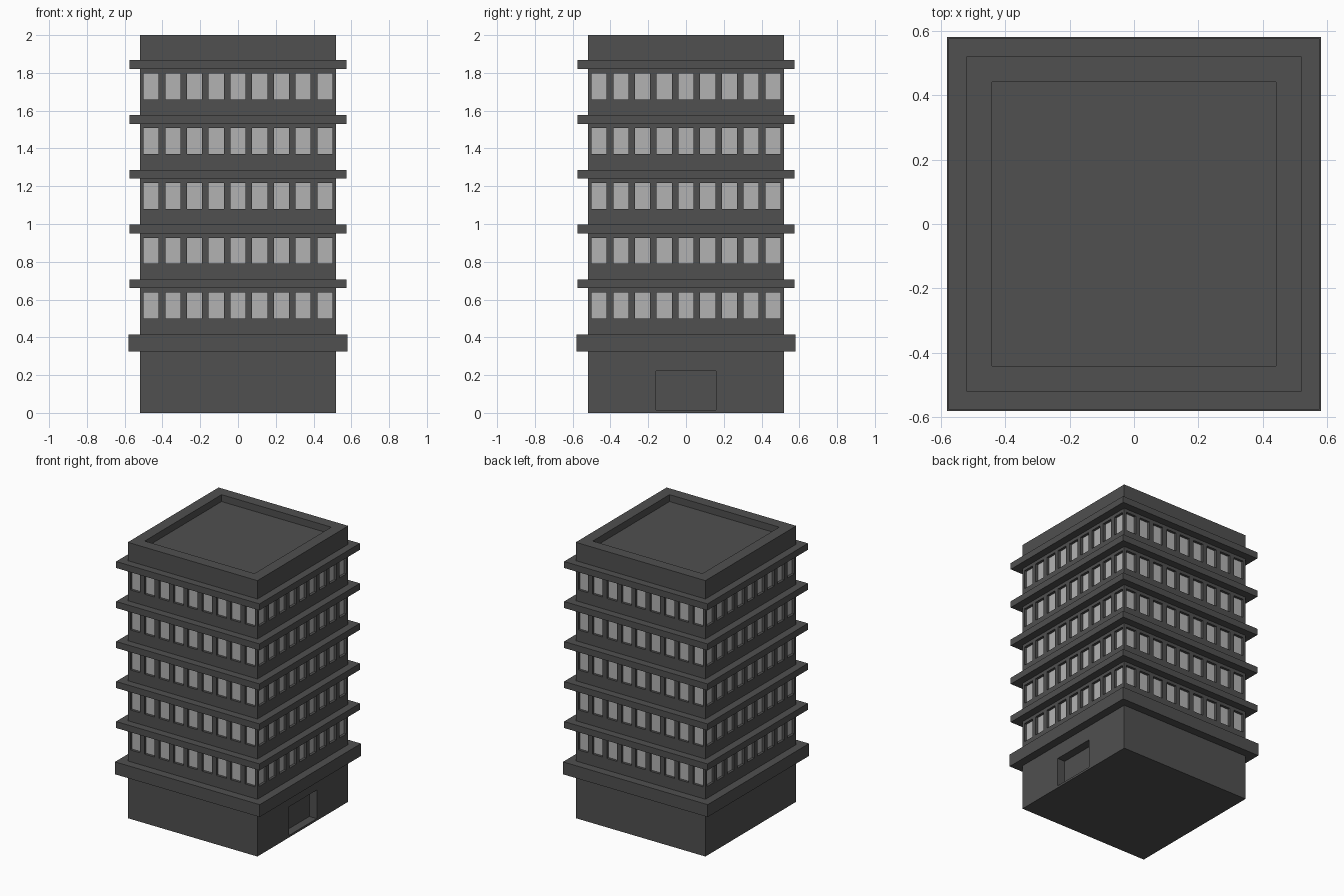
import bpy, bmesh
from mathutils import Matrix, Vector

if "Cube" in bpy.data.objects:
    bpy.data.objects.remove(bpy.data.objects["Cube"])


def material(name, value):
    m = bpy.data.materials.new(name)
    m.diffuse_color = (value, value, value, 1)
    m.use_nodes = True
    m.node_tree.nodes["Principled BSDF"].inputs["Base Color"].default_value = m.diffuse_color
    return m


concrete = material("dark_concrete", 0.08)
glass = material("pale_glass", 0.45)


def add_box(bm, lo, hi):
    lo, hi = Vector(lo), Vector(hi)
    size = hi - lo
    mat = Matrix.Translation((lo + hi) / 2) @ Matrix.Diagonal((*size, 1))
    return bmesh.ops.create_cube(bm, size=1, matrix=mat)["verts"]


def finish(name, bm):
    me = bpy.data.meshes.new(name)
    bm.to_mesh(me)
    bm.free()
    me.materials.append(concrete)
    me.materials.append(glass)
    ob = bpy.data.objects.new(name, me)
    bpy.context.collection.objects.link(ob)
    return ob


def box(name, lo, hi):
    bm = bmesh.new()
    add_box(bm, lo, hi)
    return finish(name, bm)


def cut(target, cutter):
    cutter.hide_render = True
    mod = target.modifiers.new("cut", "BOOLEAN")
    mod.object = cutter
    mod.operation = "DIFFERENCE"
    mod.solver = "EXACT"
    mod.material_mode = "TRANSFER"
    bpy.context.view_layer.objects.active = target
    bpy.ops.object.modifier_apply(modifier=mod.name)
    bpy.data.objects.remove(cutter)


W = 0.52           # half width of the tower
RECESS = 0.018     # window depth
FLOORS, FLOOR_STEP = 5, 0.29
BAYS, BAY_STEP = 9, 0.115

# Tower block
tower = box("tower_walls", (-W, -W, 0), (W, W, 2))

# Window recesses on all four sides, with glass on the back faces
bm = bmesh.new()
for side in range(4):
    turn = Matrix.Rotation(side * 1.5707963267948966, 4, "Z")
    for floor in range(FLOORS):
        z = 0.50 + floor * FLOOR_STEP
        for bay in range(BAYS):
            x = (bay - (BAYS - 1) / 2) * BAY_STEP
            verts = add_box(bm, (x - 0.04, -W - 0.03, z), (x + 0.04, -W + RECESS, z + 0.137))
            for f in {f for v in verts for f in v.link_faces}:
                f.normal_update()
                if f.normal.y > 0.9:
                    f.material_index = 1
            bmesh.ops.transform(bm, matrix=turn, verts=verts)
cut(tower, finish("window_cutter", bm))

# Sunken roof and entrance
cut(tower, box("roof_cutter", (-0.44, -0.44, 1.95), (0.44, 0.44, 2.1)))
cut(tower, box("entrance_cutter", (W - 0.06, -0.16, 0.015), (W + 0.1, 0.16, 0.222)))

# Projecting ledge above each floor of windows
for floor in range(FLOORS):
    z = 0.66 + floor * FLOOR_STEP
    box(f"floor_ledge_{floor + 1}", (-0.575, -0.575, z), (0.575, 0.575, z + 0.047))

# Thicker canopy above the ground floor
box("entrance_canopy", (-0.58, -0.58, 0.325), (0.58, 0.58, 0.415))
